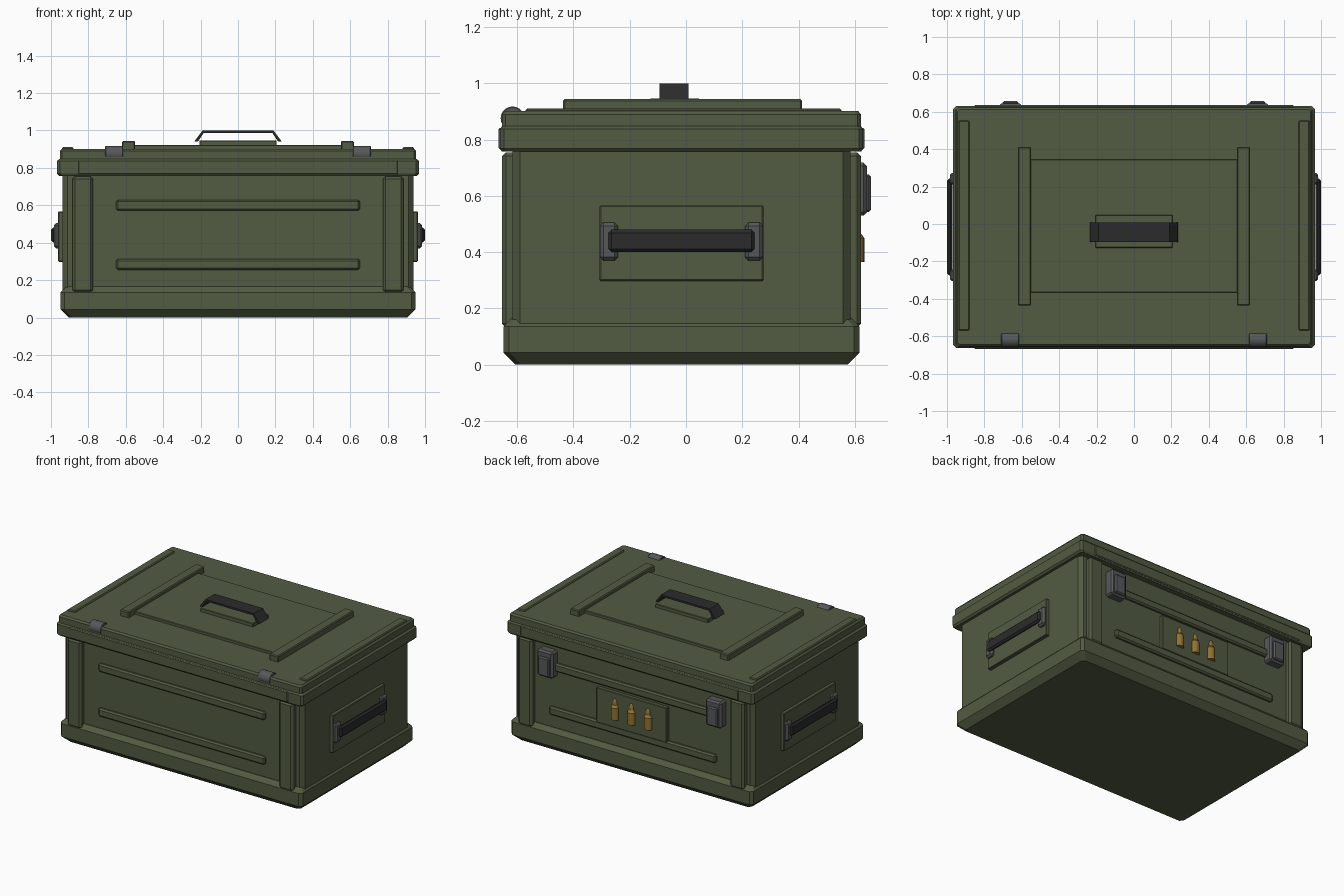
import bpy, bmesh, math
from mathutils import Matrix

cube = bpy.data.objects.get("Cube")
if cube:
    bpy.data.objects.remove(cube, do_unlink=True)

YC = -0.016  # middle of the case in depth


def material(name, rgb):
    m = bpy.data.materials.new(name)
    m.use_nodes = True
    m.diffuse_color = (*rgb, 1)
    m.node_tree.nodes["Principled BSDF"].inputs["Base Color"].default_value = (*rgb, 1)
    return m


green = material("olive_green", (0.085, 0.105, 0.055))
black = material("black_rubber", (0.024, 0.024, 0.025))
steel = material("grey_steel", (0.095, 0.097, 0.1))
brass = material("brass", (0.29, 0.17, 0.03))


def finish(name, bm, mat, bevel=0.0):
    bmesh.ops.recalc_face_normals(bm, faces=bm.faces)
    mesh = bpy.data.meshes.new(name)
    bm.to_mesh(mesh)
    bm.free()
    mesh.materials.append(mat)
    ob = bpy.data.objects.new(name, mesh)
    bpy.context.collection.objects.link(ob)
    if bevel:
        mod = ob.modifiers.new("bevel", "BEVEL")
        mod.width = bevel
        mod.segments = 1
        mod.limit_method = "ANGLE"
    return ob


def box(name, xs, ys, zs, mat=green, bevel=0.006):
    """Bevelled box from its extents on each axis."""
    spans = [sorted(s) for s in (xs, ys, zs)]
    bm = bmesh.new()
    bmesh.ops.create_cube(bm, size=1)
    for v in bm.verts:
        v.co = [(a + b) / 2 + c * (b - a) for (a, b), c in zip(spans, v.co)]
    return finish(name, bm, mat, bevel)


def loft(name, levels, corner, mat=green):
    """Stack of corner-cut rectangles: (half width, half depth, z)."""
    bm = bmesh.new()
    rings = []
    for hx, hy, z in levels:
        ring = []
        for sx, sy in ((1, 1), (-1, 1), (-1, -1), (1, -1)):
            pts = [(sx * hx, sy * (hy - corner)), (sx * (hx - corner), sy * hy)]
            if sx * sy < 0:
                pts.reverse()
            ring += [bm.verts.new((x, y + YC, z)) for x, y in pts]
        rings.append(ring)
    for low, high in zip(rings, rings[1:]):
        for i in range(len(low)):
            j = (i + 1) % len(low)
            bm.faces.new((low[i], low[j], high[j], high[i]))
    bm.faces.new(rings[0])
    bm.faces.new(rings[-1])
    return finish(name, bm, mat)


def lathe(name, rings, location, mat, rotation=None, sides=20):
    """Solid of revolution from (radius, height) pairs."""
    bm = bmesh.new()
    loops = [[bm.verts.new((r * math.cos(math.tau * i / sides),
                            r * math.sin(math.tau * i / sides), h))
              for i in range(sides)] for r, h in rings]
    for low, high in zip(loops, loops[1:]):
        for i in range(sides):
            j = (i + 1) % sides
            bm.faces.new((low[i], low[j], high[j], high[i]))
    bm.faces.new(loops[0])
    bm.faces.new(loops[-1])
    if rotation:
        bmesh.ops.transform(bm, matrix=rotation, verts=bm.verts)
    bmesh.ops.translate(bm, vec=location, verts=bm.verts)
    ob = finish(name, bm, mat)
    bpy.ops.object.select_all(action="DESELECT")
    ob.select_set(True)
    bpy.context.view_layer.objects.active = ob
    bpy.ops.object.shade_smooth_by_angle(angle=math.radians(35))
    return ob


# Case: chamfered base, body and two-step lid
loft("base", [(0.905, 0.59, 0), (0.948, 0.633, 0.043),
              (0.948, 0.633, 0.135), (0.92, 0.605, 0.165)], 0.02)
loft("body", [(0.937, 0.6, 0.1), (0.937, 0.6, 0.77)], 0.025)
loft("lid_rim", [(0.955, 0.638, 0.757), (0.967, 0.646, 0.769),
                 (0.967, 0.646, 0.838), (0.955, 0.638, 0.848)], 0.015)
loft("lid_top", [(0.953, 0.638, 0.84), (0.953, 0.638, 0.89),
                 (0.943, 0.628, 0.902)], 0.012)

# Front and back: corner posts, ribs and rim strips
for face, s in (("front", -1), ("back", 1)):
    for side, sx in (("left", 1), ("right", -1)):
        box(f"{face}_{side}_post", (sx * 0.775, sx * 0.885),
            (YC + s * 0.58, YC + s * 0.638), (0.132, 0.755), bevel=0.014)
    for level, z in (("lower", 0.284), ("upper", 0.6)):
        box(f"{face}_{level}_rib", (-0.652, 0.652),
            (YC + s * 0.58, YC + s * 0.622), (z - 0.029, z + 0.029), bevel=0.01)
    box(f"{face}_rim_strip", (-0.855, 0.855),
        (YC + s * 0.6, YC + s * 0.651), (0.765, 0.842))

# Lid: edge strips, battens and raised panel
box("lid_panel", (-0.555, 0.555), (-0.367, 0.345), (0.89, 0.922), bevel=0.003)
for side, s in (("left", 1), ("right", -1)):
    box(f"{side}_lid_strip", (s * 0.88, s * 0.94), (-0.57, 0.553), (0.89, 0.911))
    box(f"{side}_lid_batten", (s * 0.55, s * 0.62), (-0.437, 0.413), (0.89, 0.944))

# Top handle: mounting plate and bent strap
box("top_handle_plate", (-0.207, 0.207), (-0.127, 0.048), (0.91, 0.947), bevel=0.003)
outer = [(-0.235, 0.94), (-0.19, 1.0), (0.19, 1.0), (0.235, 0.94)]
inner = [(0.215, 0.94), (0.183, 0.987), (-0.183, 0.987), (-0.215, 0.94)]
bm = bmesh.new()
profile = bm.faces.new([bm.verts.new((x, -0.095, z)) for x, z in outer + inner])
sweep = bmesh.ops.extrude_face_region(bm, geom=[profile])
bmesh.ops.translate(bm, vec=(0, 0.103, 0),
                    verts=[e for e in sweep["geom"] if isinstance(e, bmesh.types.BMVert)])
finish("top_handle", bm, black)

# Side handles: plate, two brackets and grip
for side, s in (("left", 1), ("right", -1)):
    box(f"{side}_handle_plate", (s * 0.92, s * 0.962),
        (YC - 0.291, YC + 0.291), (0.298, 0.566), bevel=0.004)
    for end, e in (("front", -1), ("back", 1)):
        box(f"{side}_{end}_bracket", (s * 0.95, s * 0.985),
            (YC + e * 0.226, YC + e * 0.29), (0.37, 0.505), steel, 0.012)
    box(f"{side}_grip", (s * 0.97, s), (YC - 0.26, YC + 0.26),
        (0.4, 0.48), black, 0.012)

# Hinges on the front edge, latches on the back
along_x = Matrix.Rotation(math.pi / 2, 4, "Y")
for side, s in (("left", 1), ("right", -1)):
    lathe(f"{side}_hinge", [(0.038, -0.048), (0.042, -0.044), (0.042, 0.044), (0.038, 0.048)],
          (s * 0.662, -0.617, 0.876), steel, along_x)
    box(f"{side}_latch_base", (s * 0.598, s * 0.722), (0.57, 0.643),
        (0.53, 0.718), steel, 0.012)
    box(f"{side}_latch_lever", (s * 0.618, s * 0.702), (0.63, 0.657),
        (0.542, 0.676), steel, 0.008)

# Emblem plate with three cartridges on the back
box("emblem_plate", (-0.275, 0.275), (0.57, 0.61), (0.305, 0.55), bevel=0.003)
for i in (-1, 0, 1):
    lathe(f"cartridge_{i + 2}", [(0.03, 0.365), (0.03, 0.45), (0.017, 0.468),
                                 (0.017, 0.49), (0.012, 0.503), (0.004, 0.512)],
          (i * 0.13, 0.604, 0), brass)
